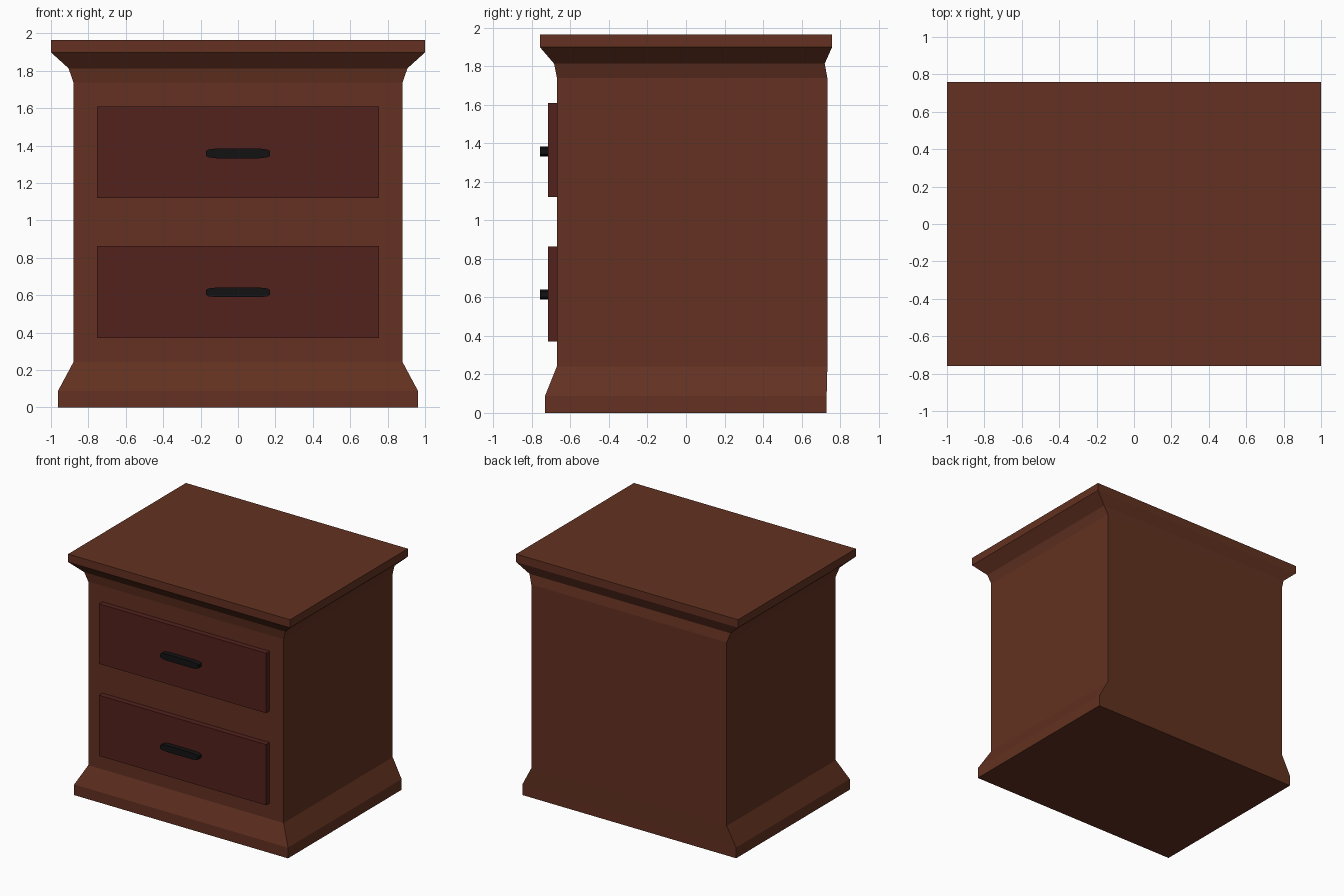
import bpy, bmesh

if "Cube" in bpy.data.objects:
    bpy.data.objects.remove(bpy.data.objects["Cube"])


def material(name, color):
    m = bpy.data.materials.new(name)
    m.diffuse_color = (*color, 1.0)
    m.use_nodes = True
    m.node_tree.nodes["Principled BSDF"].inputs["Base Color"].default_value = m.diffuse_color
    return m


def loft(name, loops, mat):
    """Solid skinned through equal-length point loops, capped at both ends."""
    bm = bmesh.new()
    rings = [[bm.verts.new(p) for p in loop] for loop in loops]
    n = len(rings[0])
    for a, b in zip(rings, rings[1:]):
        for i in range(n):
            j = (i + 1) % n
            bm.faces.new((a[i], a[j], b[j], b[i]))
    bm.faces.new(rings[0][::-1])
    bm.faces.new(rings[-1])
    bmesh.ops.recalc_face_normals(bm, faces=bm.faces)
    mesh = bpy.data.meshes.new(name)
    bm.to_mesh(mesh)
    bm.free()
    mesh.materials.append(mat)
    obj = bpy.data.objects.new(name, mesh)
    bpy.context.collection.objects.link(obj)
    return obj


def rect(hx, y0, y1, z):
    return [(-hx, y0, z), (hx, y0, z), (hx, y1, z), (-hx, y1, z)]


wood = material("brown_wood", (0.125, 0.031, 0.015))
red_wood = material("red_wood", (0.085, 0.015, 0.012))
black = material("black_metal", (0.007, 0.006, 0.006))

# Cabinet: flared plinth, straight body, cornice and top slab
# (half width, front y, back y, z)
profile = [
    (0.963, -0.732, 0.73, 0.0),
    (0.963, -0.732, 0.73, 0.087),
    (0.88, -0.67, 0.734, 0.242),
    (0.88, -0.67, 0.734, 1.738),
    (0.906, -0.685, 0.72, 1.813),
    (1.0, -0.758, 0.758, 1.898),
    (1.0, -0.758, 0.758, 1.963),
]
loft("cabinet", [rect(*p) for p in profile], wood)

# Handle outline, one quarter (x, z), mirrored to all four
quarter = [(0.171, 0.013), (0.158, 0.021), (0.115, 0.026)]
half = quarter + [(-x, z) for x, z in reversed(quarter)]
outline = half + [(x, -z) for x, z in reversed(half)]

# Two drawers, each with a pull handle
for label, z0, z1, zh in (("lower", 0.37, 0.864, 0.615), ("upper", 1.12, 1.608, 1.358)):
    loft(label + "_drawer", [rect(0.753, -0.716, -0.66, z) for z in (z0, z1)], red_wood)
    loft(label + "_handle",
         [[(x, y, zh + z) for x, z in outline] for y in (-0.757, -0.71)], black)
